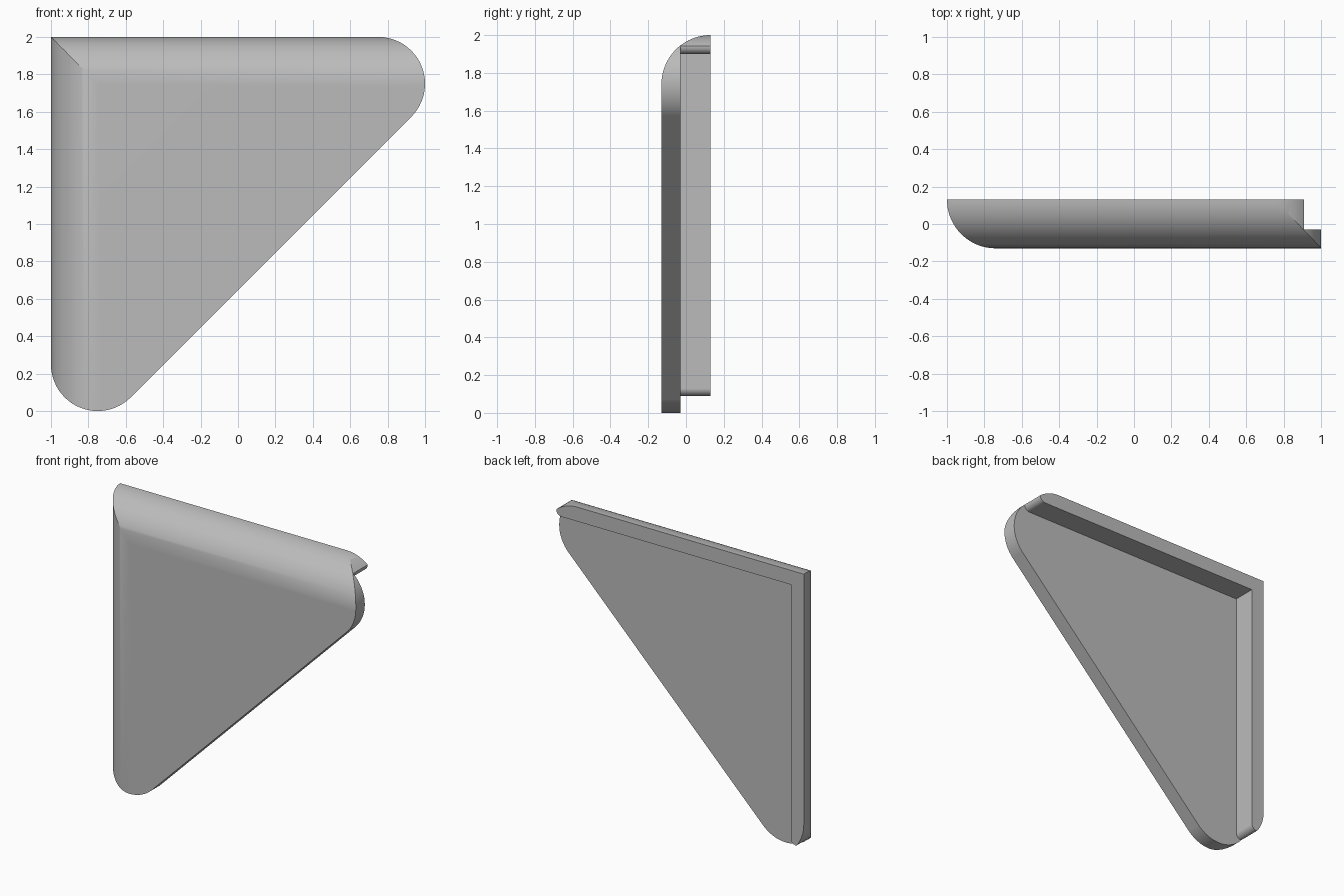
import bpy
from math import sin, cos, radians

cube = bpy.data.objects.get("Cube")
if cube:
    bpy.data.objects.remove(cube, do_unlink=True)

HALF = 0.13      # half of the overall depth
CORNER = 0.25    # radius of the two round corners
RIM = 0.1        # thickness of the back rim
LEDGE = -0.03    # back face of the thin panel
LIP = 0.04       # radius on the rim ends


def arc(cx, cy, r, a0, a1, n):
    angles = [radians(a0 + (a1 - a0) * i / n) for i in range(n + 1)]
    return [(cx + r * cos(a), cy + r * sin(a)) for a in angles]


def prism(name, profile, place, lo, hi):
    """Extrude a 2D profile; place maps (p, q, depth) to x, y, z."""
    n = len(profile)
    verts = [place(p, q, d) for d in (lo, hi) for p, q in profile]
    faces = [tuple(range(n)), tuple(range(2 * n - 1, n - 1, -1))]
    faces += [(i, i + n, (i + 1) % n + n, (i + 1) % n) for i in range(n)]
    mesh = bpy.data.meshes.new(name)
    mesh.from_pydata(verts, [], faces)
    obj = bpy.data.objects.new(name, mesh)
    bpy.context.collection.objects.link(obj)
    bpy.context.view_layer.objects.active = obj
    obj.select_set(True)
    bpy.ops.object.mode_set(mode='EDIT')
    bpy.ops.mesh.select_all(action='SELECT')
    bpy.ops.mesh.normals_make_consistent(inside=False)
    bpy.ops.object.mode_set(mode='OBJECT')
    obj.select_set(False)
    return obj


def cut(obj, cutter, operation):
    mod = obj.modifiers.new(cutter.name, 'BOOLEAN')
    mod.operation, mod.solver, mod.object = operation, 'EXACT', cutter
    bpy.context.view_layer.objects.active = obj
    bpy.ops.object.modifier_apply(modifier=mod.name)
    bpy.data.objects.remove(cutter, do_unlink=True)


def mirrored(half):
    """Complete a profile that is symmetric about its diagonal."""
    return half + [(v, u) for u, v in reversed(half)]


# Profiles use u = distance from the left edge, v = distance from the top
def facing(u, v, d):
    return (u - 1, d, 2 - v)


# Rounded triangular body
outline = [(0, 0)] + arc(2 - CORNER, CORNER, CORNER, -90, 45, 24)
body = prism("corner_panel", mirrored(outline)[:-1], facing, -HALF, HALF)

# Quarter-round front along the top and left edges
bullnose = arc(HALF, 2 * HALF, 2 * HALF, 180, 270, 24)
bullnose += [(HALF + 0.1, 0), (HALF + 0.1, 3), (-HALF, 3)]
cut(body, prism("top_round", bullnose,
                lambda p, q, d: (d, p, 2 - q), -2, 2), 'INTERSECT')
cut(body, prism("left_round", bullnose,
                lambda p, q, d: (q - 1, p, d), -1, 3), 'INTERSECT')

# Pocket behind the panel, leaving a rim with rounded ends
tip = 1.91
pocket = [(RIM, RIM)] + arc(tip - LIP, RIM - LIP, LIP, 90, 0, 8)
pocket += [(tip, RIM - 2 * LIP), (2.2, RIM - 2 * LIP), (2.2, 1)]
cut(body, prism("pocket", mirrored(pocket)[:-1], facing, LEDGE, 1), 'DIFFERENCE')

# Colour and shading
grey = bpy.data.materials.new("plain_grey")
grey.use_nodes = True
grey.diffuse_color = (0.5, 0.5, 0.5, 1)
grey.node_tree.nodes["Principled BSDF"].inputs["Base Color"].default_value = (0.5, 0.5, 0.5, 1)
body.data.materials.clear()
body.data.materials.append(grey)

bpy.ops.object.select_all(action='DESELECT')
body.select_set(True)
bpy.context.view_layer.objects.active = body
bpy.ops.object.shade_smooth_by_angle(angle=radians(25))
weighted = body.modifiers.new("flat_face_normals", 'WEIGHTED_NORMAL')
weighted.keep_sharp = True
